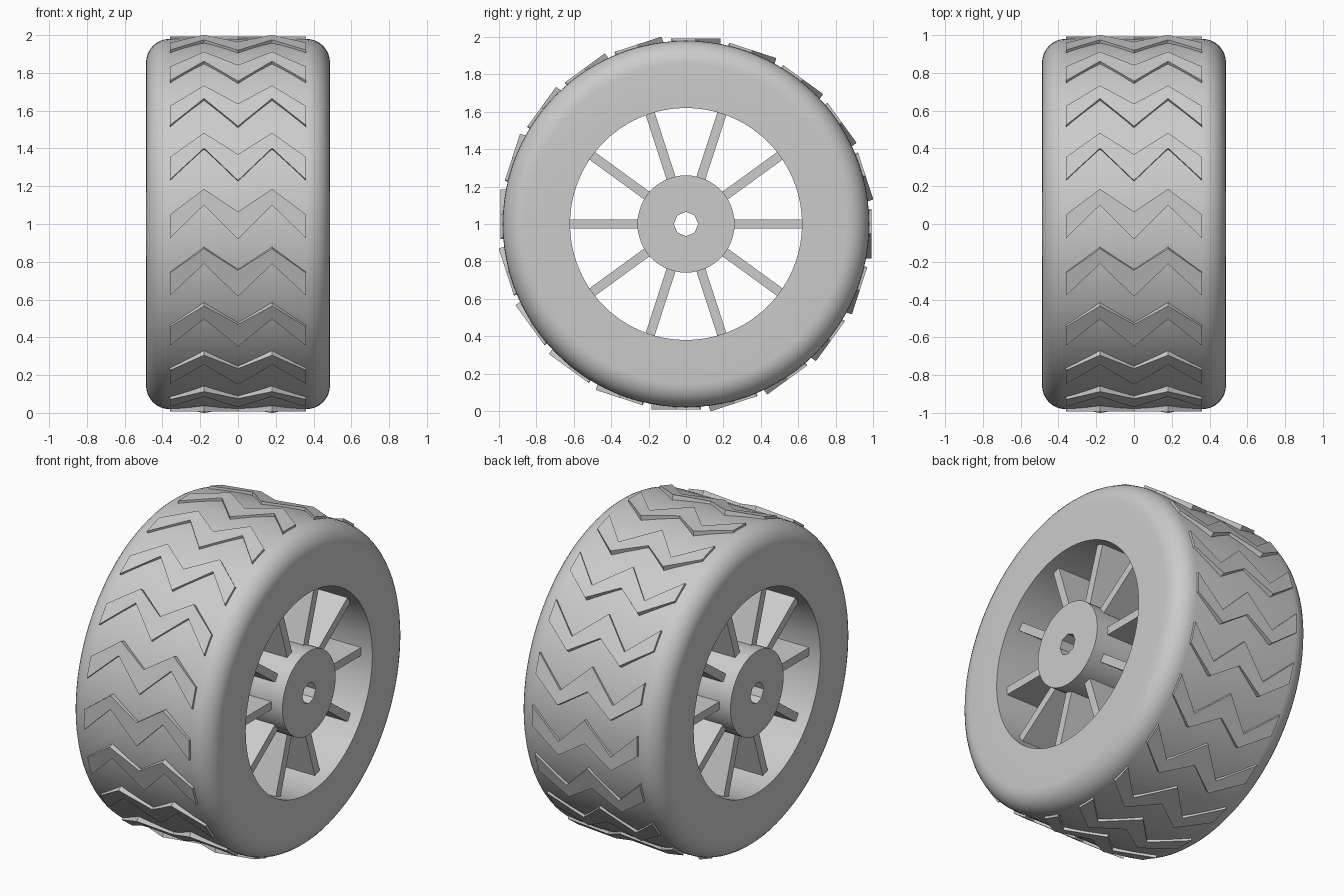
import bpy, bmesh, math
from mathutils import Matrix, Vector

if "Cube" in bpy.data.objects:
    bpy.data.objects.remove(bpy.data.objects["Cube"], do_unlink=True)

CENTRE = Vector((0, 0, 1))
TREADS, SPOKES = 20, 10

grey = bpy.data.materials.new("plain grey")
grey.use_nodes = True
grey.diffuse_color = (0.6, 0.6, 0.6, 1)
grey.node_tree.nodes["Principled BSDF"].inputs["Base Color"].default_value = (0.6, 0.6, 0.6, 1)


def finish(name, bm, smooth=False):
    """Turn a bmesh around the axle into an object at wheel height."""
    bmesh.ops.recalc_face_normals(bm, faces=bm.faces)
    mesh = bpy.data.meshes.new(name)
    bm.to_mesh(mesh)
    bm.free()
    obj = bpy.data.objects.new(name, mesh)
    bpy.context.collection.objects.link(obj)
    obj.location = CENTRE
    mesh.materials.append(grey)
    if smooth:
        bpy.ops.object.select_all(action='DESELECT')
        obj.select_set(True)
        bpy.context.view_layer.objects.active = obj
        bpy.ops.object.shade_smooth_by_angle(angle=math.radians(35))
    return obj


def lathe(name, profile, steps):
    """Spin a closed (x, radius) profile around the x axis."""
    bm = bmesh.new()
    verts = [bm.verts.new((x, 0, r)) for x, r in profile]
    edges = [bm.edges.new((a, b)) for a, b in zip(verts, verts[1:] + verts[:1])]
    bmesh.ops.spin(bm, geom=verts + edges, cent=(0, 0, 0), axis=(1, 0, 0),
                   angle=math.tau, steps=steps, use_merge=True)
    bmesh.ops.remove_doubles(bm, verts=bm.verts, dist=1e-5)
    return finish(name, bm, smooth=True)


# Tyre: flat sidewalls, round shoulders, straight inner barrel
half, outer, inner, shoulder = 0.487, 0.98, 0.62, 0.125
arc = [(half - shoulder + shoulder * math.cos(a), outer - shoulder + shoulder * math.sin(a))
       for a in [math.pi / 2 * i / 8 for i in range(9)]]
right_side = [(half, inner)] + arc
lathe("tyre", right_side + [(-x, r) for x, r in reversed(right_side)], 96)

# Hub with an eight-sided axle hole
def drum(name, radius, depth, sides):
    bm = bmesh.new()
    bmesh.ops.create_cone(bm, cap_ends=True, segments=sides, radius1=radius, radius2=radius,
                          depth=depth, matrix=Matrix.Rotation(math.pi / 2, 4, 'Y'))
    return finish(name, bm, smooth=sides > 8)

hub = drum("hub", 0.26, half * 2, 48)
cutter = drum("axle_hole_cutter", 0.065, 1.2, 8)
cutter.hide_render = True
cut = hub.modifiers.new("axle hole", 'BOOLEAN')
cut.operation, cut.solver, cut.object = 'DIFFERENCE', 'EXACT', cutter
bpy.ops.object.select_all(action='DESELECT')
bpy.context.view_layer.objects.active = hub
hub.select_set(True)
bpy.ops.object.modifier_apply(modifier=cut.name)
bpy.data.objects.remove(cutter, do_unlink=True)

# Spokes: deep flat blades between hub and barrel
bm = bmesh.new()
for i in range(SPOKES):
    place = (Matrix.Rotation(math.tau * i / SPOKES, 4, 'X') @ Matrix.Translation((0, 0.44, 0))
             @ Matrix.Diagonal((0.82, 0.38, 0.05, 1)))
    bmesh.ops.create_cube(bm, size=1, matrix=place)
finish("spokes", bm)

# Tread bars: flat zigzag plates standing just proud of the tyre
lower = [(-0.36, -0.075), (-0.18, 0.10), (0, -0.08), (0.18, 0.10), (0.36, -0.075)]
upper = [(-0.36, 0.05), (-0.18, 0.185), (0, 0.065), (0.18, 0.185), (0.36, 0.05)]
bm = bmesh.new()
for i in range(TREADS):
    turn = Matrix.Rotation(math.tau * i / TREADS, 4, 'X')
    faces = []
    for k in range(len(lower) - 1):
        loop = [lower[k], lower[k + 1], upper[k + 1], upper[k]]
        faces.append(bm.faces.new([bm.verts.new(turn @ Vector((x, -0.993, t))) for x, t in loop]))
    plate = list({v for f in faces for v in f.verts})
    bmesh.ops.remove_doubles(bm, verts=plate, dist=1e-5)
    faces = [f for f in faces if f.is_valid]
    sunk = bmesh.ops.extrude_face_region(bm, geom=faces, use_keep_orig=True)
    moved = [g for g in sunk["geom"] if isinstance(g, bmesh.types.BMVert)]
    bmesh.ops.translate(bm, verts=moved, vec=turn @ Vector((0, 0.035, 0)))
finish("tread_bars", bm)
